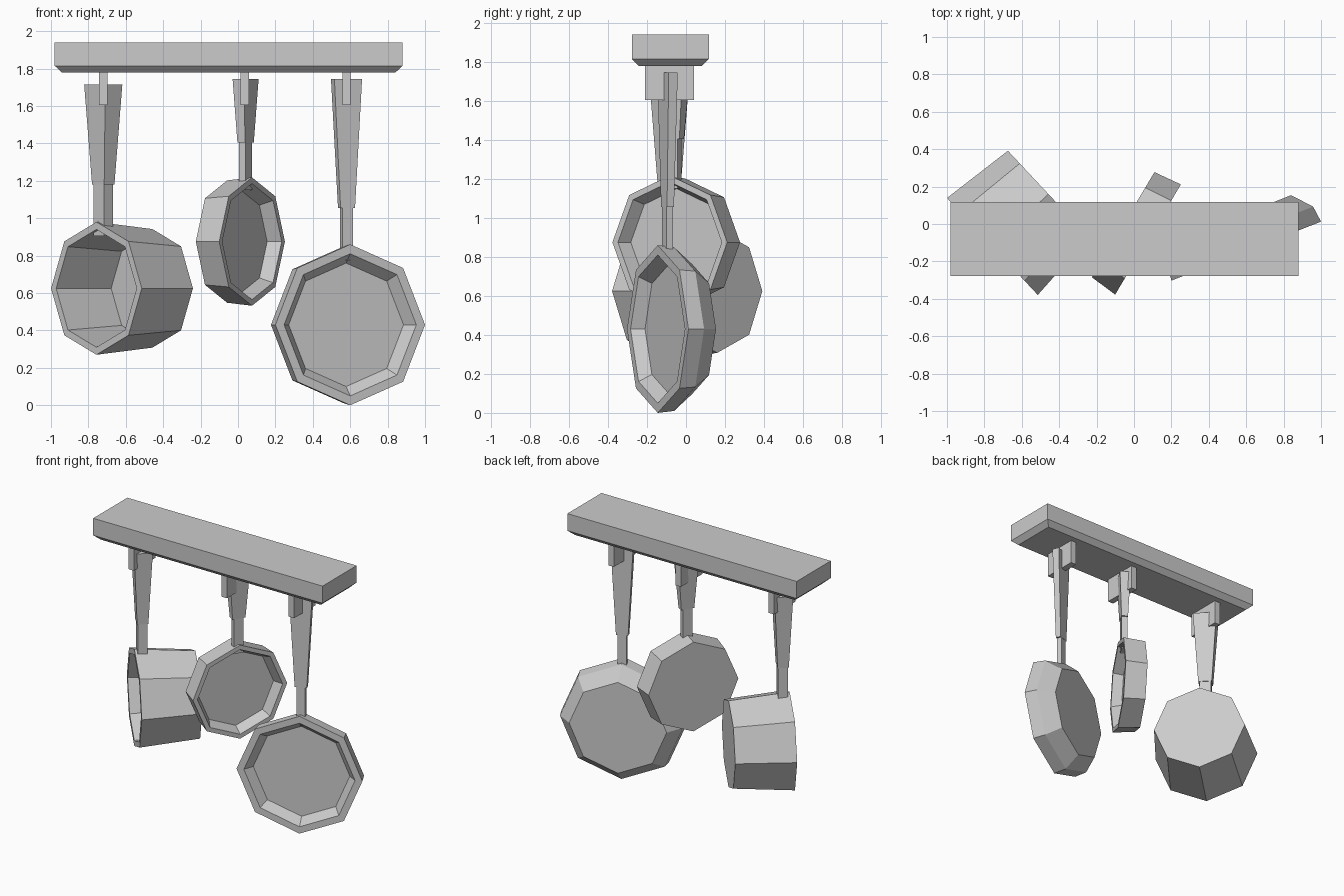
import bpy
import bmesh
from math import cos, sin, pi
from mathutils import Vector

cube = bpy.data.objects.get("Cube")
if cube:
    bpy.data.objects.remove(cube, do_unlink=True)

grey = bpy.data.materials.new("grey_metal")
grey.use_nodes = True
colour = (0.6, 0.6, 0.6, 1)
grey.diffuse_color = colour
grey.node_tree.nodes["Principled BSDF"].inputs["Base Color"].default_value = colour

UP = Vector((0, 0, 1))


def loft(name, rings):
    """Skin a list of equal point rings and cap both ends."""
    bm = bmesh.new()
    loops = [[bm.verts.new(p) for p in ring] for ring in rings]
    count = len(loops[0])
    for a, b in zip(loops, loops[1:]):
        for i in range(count):
            j = (i + 1) % count
            bm.faces.new((a[i], a[j], b[j], b[i]))
    bm.faces.new(loops[0])
    bm.faces.new(loops[-1])
    bmesh.ops.recalc_face_normals(bm, faces=bm.faces[:])
    mesh = bpy.data.meshes.new(name)
    bm.to_mesh(mesh)
    bm.free()
    mesh.materials.append(grey)
    obj = bpy.data.objects.new(name, mesh)
    bpy.context.collection.objects.link(obj)
    return obj


def rectangle(centre, u, v, width, thick):
    """Four corners of a rectangle spanned by directions u and v."""
    return [centre + u * (a * width / 2) + v * (b * thick / 2)
            for a, b in ((-1, -1), (1, -1), (1, 1), (-1, 1))]


def bar(name, x, y, u, v, sections):
    """Vertical bar through (z, width, thickness) sections."""
    return loft(name, [rectangle(Vector((x, y, z)), u, v, w, t)
                       for z, w, t in sections])


def pan(name, centre, facing, profile, offset, top, shoulder, grip, low, neck):
    """Eight-sided vessel opening towards facing, with its hanging handle."""
    back = -Vector((facing[0], facing[1], 0)).normalized()
    side = UP.cross(back)
    centre = Vector(centre)
    loft(name, [[centre + back * d + (side * cos(k * pi / 4) + UP * sin(k * pi / 4)) * r
                 for k in range(8)] for d, r in profile])
    # Tapered grip, then a narrower neck that ends inside the vessel wall
    hold = centre + back * offset
    end = centre.z + profile[1][1] - 0.035
    bar(name + "_grip", hold.x, hold.y, side, back, [(top, *grip), (shoulder, *low)])
    bar(name + "_neck", hold.x, hold.y, side, back, [(shoulder, *neck), (end, *neck)])


# Hanging beam with a chamfered underside
X, Y = Vector((1, 0, 0)), Vector((0, 1, 0))
bar("beam", -0.05, -0.08, X, Y,
    [(1.94, 1.86, 0.395), (1.815, 1.86, 0.395), (1.78, 1.785, 0.325)])

# Hook plates under the beam
for label, x in (("right", -0.72), ("middle", 0.035), ("left", 0.58)):
    bar(label + "_hook", x, -0.085, X, Y, [(1.79, 0.045, 0.25), (1.605, 0.045, 0.25)])

# Vessels: profile is (depth behind rim, radius), inner floor to outer base
pan("deep_pot", (-0.757, -0.12, 0.625), (-0.73, -0.683),
    [(0.37, 0.28), (0, 0.315), (0, 0.355), (0.41, 0.317)],
    0.05, 1.715, 1.18, (0.165, 0.125), (0.095, 0.075), (0.08, 0.065))
pan("small_pan", (0.075, -0.083, 0.875), (0.858, -0.512),
    [(0.07, 0.275), (0, 0.31), (0, 0.343), (0.155, 0.327)],
    0.04, 1.745, 1.405, (0.146, 0.075), (0.094, 0.046), (0.07, 0.04))
pan("wide_pan", (0.6, -0.145, 0.43), (0.367, -0.93),
    [(0.06, 0.33), (0, 0.38), (0, 0.43), (0.09, 0.42), (0.19, 0.333)],
    0.054, 1.745, 1.055, (0.159, 0.05), (0.083, 0.038), (0.06, 0.036))
